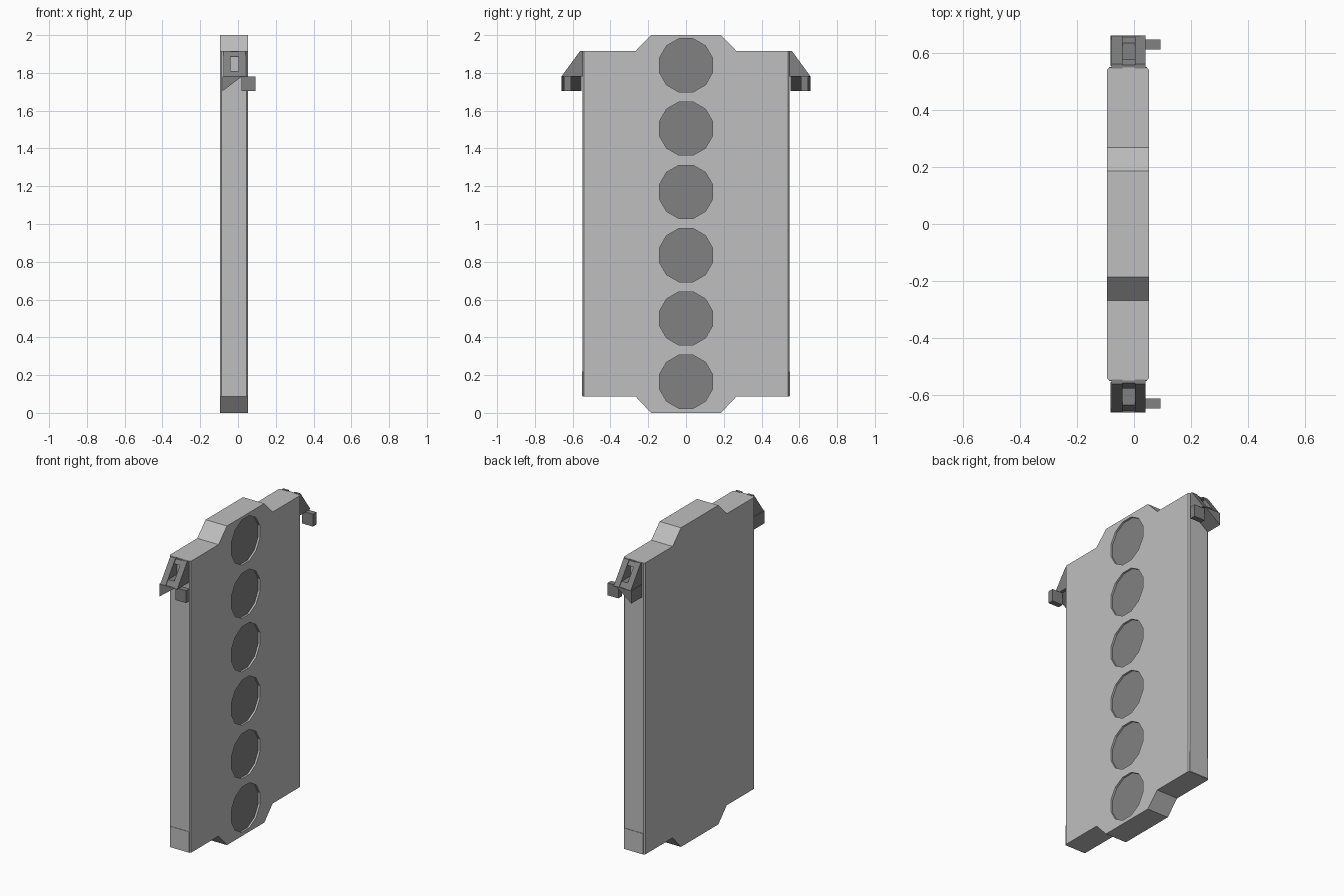
import bpy, bmesh, math
from mathutils import Vector, Matrix

cube = bpy.data.objects.get("Cube")
if cube:
    bpy.data.objects.remove(cube, do_unlink=True)


def material(name, value):
    m = bpy.data.materials.new(name)
    m.use_nodes = True
    colour = (value, value, value, 1)
    m.diffuse_color = colour
    m.node_tree.nodes["Principled BSDF"].inputs["Base Color"].default_value = colour
    return m


LIGHT = material("light grey", 0.52)
DARK = material("dark grey", 0.22)


def prism(name, points, axis, lo, hi, mat):
    """Extrude a profile along x (points are y, z) or y (points are x, z)."""
    def place(p, t):
        return (t, p[0], p[1]) if axis == "x" else (p[0], t, p[1])
    bm = bmesh.new()
    base = bm.faces.new([bm.verts.new(place(p, lo)) for p in points])
    ext = bmesh.ops.extrude_face_region(bm, geom=[base])
    verts = [v for v in ext["geom"] if isinstance(v, bmesh.types.BMVert)]
    offset = Vector((hi - lo, 0, 0)) if axis == "x" else Vector((0, hi - lo, 0))
    bmesh.ops.translate(bm, verts=verts, vec=offset)
    bmesh.ops.recalc_face_normals(bm, faces=bm.faces)
    mesh = bpy.data.meshes.new(name)
    bm.to_mesh(mesh)
    bm.free()
    mesh.materials.append(mat)
    obj = bpy.data.objects.new(name, mesh)
    bpy.context.collection.objects.link(obj)
    return obj


def box(name, x, y, z, mat):
    return prism(name, [(x[0], z[0]), (x[1], z[0]), (x[1], z[1]), (x[0], z[1])],
                 "y", y[0], y[1], mat)


# Slab with a raised step at top and bottom
BACK, FACE, SIDE = -0.095, 0.053, 0.547
half = [(0.185, 0), (0.268, 0.088), (SIDE, 0.088),
        (SIDE, 1.915), (0.268, 1.915), (0.185, 2)]
outline = half + [(-y, z) for y, z in reversed(half)]
body = prism("body", outline, "x", BACK, FACE, LIGHT)
body.data.materials.append(DARK)

# Narrow chamfer on the tall corner edges
bm = bmesh.new()
bm.from_mesh(body.data)
tall = [e for e in bm.edges
        if all(abs(abs(v.co.y) - SIDE) < 1e-4 for v in e.verts)
        and abs(e.verts[0].co.z - e.verts[1].co.z) > 1]
bmesh.ops.bevel(bm, geom=tall, offset=0.008, segments=1, affect="EDGES")
bm.to_mesh(body.data)
bm.free()

# Column of shallow twelve-sided recesses
FLOOR = FACE - 0.012
bm = bmesh.new()
for i in range(6):
    turn = (Matrix.Translation((FLOOR + 0.05, 0, 0.165 + i * 0.335))
            @ Matrix.Rotation(math.pi / 2, 4, "Y")
            @ Matrix.Rotation(math.pi / 12, 4, "Z"))
    bmesh.ops.create_cone(bm, cap_ends=True, segments=12, radius1=0.146,
                          radius2=0.146, depth=0.1, matrix=turn)
cutter_mesh = bpy.data.meshes.new("recess_cutter")
bm.to_mesh(cutter_mesh)
bm.free()
cutter_mesh.materials.append(LIGHT)
cutter = bpy.data.objects.new("recess_cutter", cutter_mesh)
cutter.hide_render = True
bpy.context.collection.objects.link(cutter)
mod = body.modifiers.new("recesses", "BOOLEAN")
mod.operation = "DIFFERENCE"
mod.solver = "EXACT"
mod.object = cutter
bpy.context.view_layer.objects.active = body
bpy.ops.object.modifier_apply(modifier=mod.name)
bpy.data.objects.remove(cutter, do_unlink=True)

# Recess floors are dark
for f in body.data.polygons:
    floor = f.normal.x > 0.9 and abs(f.center.x - FLOOR) < 0.003
    f.material_index = 1 if floor else 0

# Latch bracket and foot plate on each narrow side
for label, s in (("front", -1), ("back", 1)):
    def sided(pts):
        return [(s * y, z) for y, z in pts]

    def span(a, b):
        return sorted((s * a, s * b))

    box(label + "_foot_plate", (-0.088, 0.046), span(0.54, 0.55), (0.09, 0.22), LIGHT)

    # Sloping cheeks
    cheek = sided([(0.545, 1.78), (0.66, 1.78), (0.56, 1.917), (0.545, 1.917)])
    for side, x in (("right", -0.078), ("left", 0.003)):
        prism(f"{label}_bracket_cheek_{side}", cheek, "x", x, x + 0.037, DARK)

    # Rungs between the cheeks
    top = sided([(0.545, 1.888), (0.575, 1.888), (0.557, 1.912), (0.545, 1.912)])
    low = sided([(0.545, 1.78), (0.655, 1.78), (0.633, 1.81), (0.545, 1.81)])
    prism(label + "_bracket_top_rung", top, "x", -0.045, 0.01, DARK)
    prism(label + "_bracket_low_rung", low, "x", -0.045, 0.01, DARK)

    # Wedge below the cheeks and the peg reaching past the slab face
    y0, y1 = span(0.553, 0.66)
    prism(label + "_bracket_wedge", [(-0.083, 1.703), (0.022, 1.782), (-0.083, 1.782)],
          "y", y0, y1, DARK)
    box(label + "_bracket_peg", (0.018, 0.092), span(0.61, 0.645), (1.703, 1.78), DARK)
